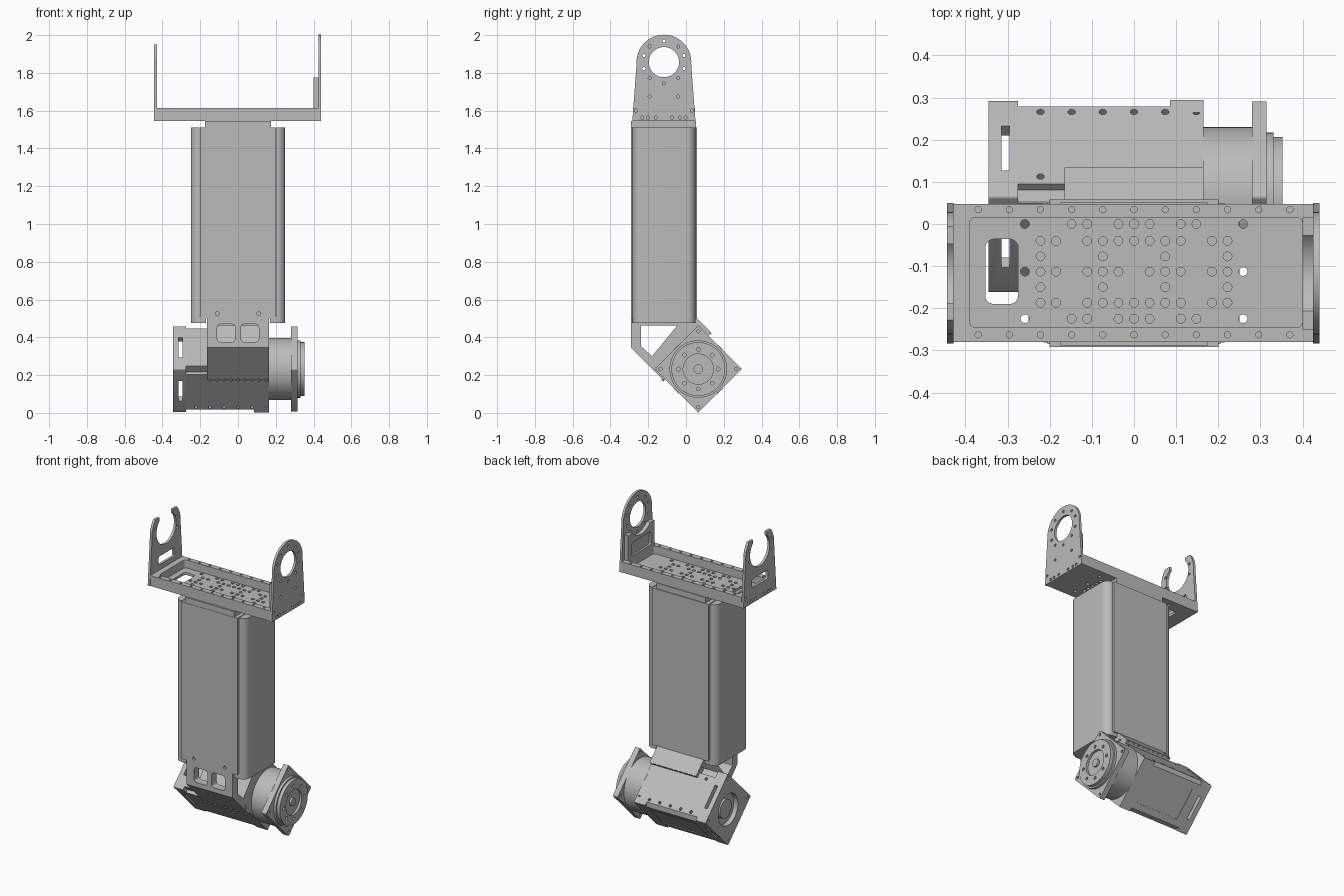
import bpy, bmesh, math
from mathutils import Matrix

if "Cube" in bpy.data.objects:
    bpy.data.objects.remove(bpy.data.objects["Cube"])

grey = bpy.data.materials.new("machined grey")
grey.use_nodes = True
grey.diffuse_color = (0.5, 0.5, 0.5, 1)
grey.node_tree.nodes["Principled BSDF"].inputs["Base Color"].default_value = (0.5, 0.5, 0.5, 1)

MID_Y, RING_Z = -0.117, 1.857      # centre of the top bearing ring
HALF = 0.1625                      # half side of the square motor
STEP = 0.037                       # hole pitch
MOTOR = Matrix.Translation((0, 0.065, 0.232)) @ Matrix.Rotation(math.pi / 4, 4, 'X')


# Outline helpers
def arc(cx, cy, r, a0, a1, n):
    return [(cx + r * math.cos(math.radians(a0 + (a1 - a0) * i / n)),
             cy + r * math.sin(math.radians(a0 + (a1 - a0) * i / n))) for i in range(n + 1)]


def circle(cx, cy, r, n=48):
    return arc(cx, cy, r, 0, 360, n)[:-1]


def rect(x0, x1, y0, y1, r=0, n=5):
    if not r:
        return [(x0, y0), (x1, y0), (x1, y1), (x0, y1)]
    return (arc(x1 - r, y0 + r, r, -90, 0, n) + arc(x1 - r, y1 - r, r, 0, 90, n)
            + arc(x0 + r, y1 - r, r, 90, 180, n) + arc(x0 + r, y0 + r, r, 180, 270, n))


def square(h, r=0, n=5):
    return rect(-h, h, -h, h, r, n)


# Extrusions: each is (outline, axis, low, high)
def make_mesh(name, prisms):
    bm = bmesh.new()
    for pts, axis, lo, hi in prisms:
        place = {'x': lambda p, q, t: (t, p, q),
                 'y': lambda p, q, t: (p, t, q),
                 'z': lambda p, q, t: (p, q, t)}[axis]
        a = [bm.verts.new(place(p, q, lo)) for p, q in pts]
        b = [bm.verts.new(place(p, q, hi)) for p, q in pts]
        bm.faces.new(a)
        bm.faces.new(b[::-1])
        for i in range(len(a)):
            j = (i + 1) % len(a)
            bm.faces.new((a[i], b[i], b[j], a[j]))
    bmesh.ops.recalc_face_normals(bm, faces=bm.faces)
    mesh = bpy.data.meshes.new(name)
    bm.to_mesh(mesh)
    bm.free()
    obj = bpy.data.objects.new(name, mesh)
    bpy.context.collection.objects.link(obj)
    return obj


def part(name, prism, cuts=(), frame=None):
    obj = make_mesh(name, [prism])
    obj.data.materials.append(grey)
    bpy.ops.object.select_all(action='DESELECT')
    bpy.context.view_layer.objects.active = obj
    obj.select_set(True)
    if cuts:
        cutter = make_mesh(name + "_cutter", cuts)
        cutter.hide_render = True
        mod = obj.modifiers.new("cut", 'BOOLEAN')
        mod.operation, mod.solver, mod.object = 'DIFFERENCE', 'EXACT', cutter
        mod.use_self = True
        bpy.ops.object.modifier_apply(modifier="cut")
        bpy.data.objects.remove(cutter)
    bpy.ops.object.shade_smooth_by_angle(angle=math.radians(30))
    if frame:
        obj.matrix_world = frame
    return obj


def holes(points, r, axis, lo, hi):
    return [(circle(p, q, r, 12), axis, lo, hi) for p, q in points]


# Column: flat core, rounded side shells, top cap
part("column_core", (rect(-0.2, 0.2, -0.292, 0.058), 'z', 0.5, 1.51),
     holes([(-0.11, 0.525), (0.11, 0.525)], 0.01, 'y', -0.3, -0.27))
for side, label in ((1, "left"), (-1, "right")):
    shell = ([(0.205, -0.282)] + arc(0.205, -0.237, 0.045, -90, 0, 10)[1:]
             + arc(0.205, 0.005, 0.045, 0, 90, 10))
    part(label + "_column_shell", ([(side * x, y) for x, y in shell], 'z', 0.475, 1.51))
    strip = sorted((side * 0.17, side * 0.205))
    part(label + "_column_foot", (rect(*strip, -0.285, 0.05), 'z', 0.475, 0.51))
part("column_cap", (rect(-0.175, 0.175, -0.29, 0.052), 'z', 1.51, 1.546))

# Tray with a perforated floor and drilled rim
pattern = {0.0: (0, 1, 3, 4, 7), -0.04: (0, 1, 2, 3, 5, 6), -0.077: (2, 6),
           -0.113: (1, 2, 3, 5, 6, 7), -0.15: (2, 6), -0.187: (0, 1, 2, 3, 5, 6),
           -0.225: (0, 1, 3, 4, 7)}
floor_points = [(s * i * STEP, y) for y, row in pattern.items()
                for i in row for s in ((1, -1) if i else (1,))]
rim_points = [(i * STEP, y) for i in range(-10, 11, 2) for y in (-0.263, 0.034)]
tray_cuts = [(rect(-0.39, 0.4, -0.246, 0.016, 0.015), 'z', 1.562, 1.7),
             (rect(-0.353, -0.275, -0.19, -0.036, 0.02), 'z', 1.5, 1.6)]
tray_cuts += holes(floor_points, 0.0105, 'z', 1.5, 1.6)
tray_cuts += holes(rim_points, 0.0075, 'z', 1.59, 1.65)
part("tray", (rect(-0.43, 0.427, -0.28, 0.048), 'z', 1.546, 1.613), tray_cuts)

# End plates of the tray
plate = [(-0.284, 1.546), (0.05, 1.546)] + arc(MID_Y, RING_Z, 0.145, -4, 184, 36)
screws = [(MID_Y + s * y, z) for s in (1, -1)
          for y, z in ((0.075, 1.675), (0.148, 1.6), (0.115, 1.563), (0.085, 1.563), (0.043, 1.563))]
ring = [(MID_Y + 0.112 * math.cos(math.radians(a)), RING_Z + 0.112 * math.sin(math.radians(a)))
        for a in (-18, 18, 48, 90, 132, 162, 198, 228, 270, 312)]
part("left_end_plate", (plate, 'x', 0.425, 0.44),
     [(circle(MID_Y, RING_Z, 0.08), 'x', 0.4, 0.5)] + holes(screws + ring, 0.0085, 'x', 0.4, 0.5))
part("right_end_plate", (plate, 'x', -0.444, -0.428),
     [(circle(MID_Y, RING_Z, 0.1), 'x', -0.5, -0.4),
      (rect(MID_Y - 0.07, MID_Y + 0.07, 1.88, 2.1), 'x', -0.5, -0.4),
      (rect(-0.4, 0.2, 1.95, 2.1), 'x', -0.5, -0.4),
      (rect(MID_Y - 0.08, MID_Y + 0.08, 1.645, 1.7, 0.01), 'x', -0.5, -0.4)]
     + holes(screws[1:5] + screws[6:] + [ring[0], ring[1], ring[5], ring[6]], 0.0085, 'x', -0.5, -0.4))
part("bearing_cradle", (rect(-0.25, 0.016, 1.605, 1.775), 'x', 0.4, 0.426),
     [(circle(MID_Y, RING_Z, 0.122), 'x', 0.3, 0.5),
      (rect(-0.215, -0.02, 1.63, 1.715, 0.015), 'x', 0.38, 0.413)])

# Bracket joining the column to the motor
bracket = [(-0.29, 0.505), (-0.29, 0.345), (-0.12, 0.173), (-0.113, 0.18), (-0.165, 0.232),
           (0.065, 0.462), (0.118, 0.409), (0.134, 0.425), (0.055, 0.505)]
gap = [(-0.238, 0.462), (-0.238, 0.353), (-0.18, 0.3), (-0.047, 0.462)]
bracket_rows = [(circle(i * STEP, 0.092, 0.008, 12), 'y', lo, hi)
                for i in range(-4, 5) for lo, hi in ((0.15, 0.22), (-0.22, -0.15))]
joint = part("motor_bracket", (bracket, 'x', -0.165, 0.165),
             [(gap, 'x', -0.3, 0.3)]
             + [(rect(x, x + 0.095, 0.375, 0.47, 0.018), 'y', -0.35, -0.22)
                for x in (-0.11, 0.015)])
# Screw rows on the two flaps that hug the motor
for lo, hi in ((HALF + 0.012, HALF + 0.021), (-HALF - 0.016, -HALF - 0.004)):
    for i in range(-4, 5):
        part("bracket_screw", (circle(i * STEP, 0.092, 0.008, 10), 'y', lo, hi), frame=MOTOR)

# Motor housing, built square then turned onto its corner
corners = [(s * 0.142, t * 0.142) for s in (1, -1) for t in (1, -1)]
body_cuts = [(rect(-0.28, -0.165, 0.12, 0.2), 'y', lo, hi) for lo, hi in ((0.142, 0.2), (-0.2, -0.142))]
body_cuts += holes([(i * STEP, -0.122) for i in range(-6, 5, 2)], 0.009, 'y', HALF - 0.02, 0.2)
body_cuts += holes([(i * STEP, -0.122) for i in range(-6, 5, 2)], 0.009, 'y', -0.2, 0.02 - HALF)
body_cuts += holes([(-6 * STEP, 0.095)], 0.009, 'y', HALF - 0.02, 0.2)
body_cuts += [(rect(-0.235, 0.125, -0.1, 0.1, 0.01), 'z', -0.2, -HALF + 0.004)]
part("motor_body", (square(HALF, 0.023, 1), 'x', -0.276, 0.165), body_cuts, MOTOR)
part("motor_corner_block", (rect(-HALF, HALF, -HALF, -0.12), 'x', 0.085, 0.165), (), MOTOR)

# Rear motor frame with side slots and round opening
slots = [(square(0.13), 'x', -0.315, -0.295),
         (rect(-0.2, 0.2, -0.075, 0.075), 'x', -0.315, -0.295),
         (rect(-0.075, 0.075, -0.2, 0.2), 'x', -0.315, -0.295),
         (circle(0, 0, 0.1), 'x', -0.4, -0.305)]
part("rear_motor_frame", (square(HALF, 0.008), 'x', -0.345, -0.275),
     slots + holes(corners, 0.009, 'x', -0.4, -0.33), MOTOR)
part("rear_rotor", (circle(0, 0, 0.06), 'x', -0.328, -0.29), (), MOTOR)

# Gear housing and output flange
part("gear_housing", (circle(0, 0, 0.165, 64), 'x', 0.16, 0.285), (), MOTOR)
part("front_flange", (square(HALF, 0.01), 'x', 0.28, 0.315),
     holes(corners, 0.009, 'x', 0.2, 0.4), MOTOR)
part("flange_step", (circle(0, 0, 0.152, 64), 'x', 0.31, 0.331), (), MOTOR)
bolts = [(0.105 * math.cos(k * math.pi / 4), 0.105 * math.sin(k * math.pi / 4)) for k in range(8)]
part("output_disc", (circle(0, 0, 0.142, 64), 'x', 0.32, 0.352),
     holes(bolts, 0.01, 'x', 0.338, 0.4) + [(circle(0, 0, 0.08), 'x', 0.337, 0.4)], MOTOR)
part("output_hub", (circle(0, 0, 0.025, 24), 'x', 0.33, 0.35), (), MOTOR)
